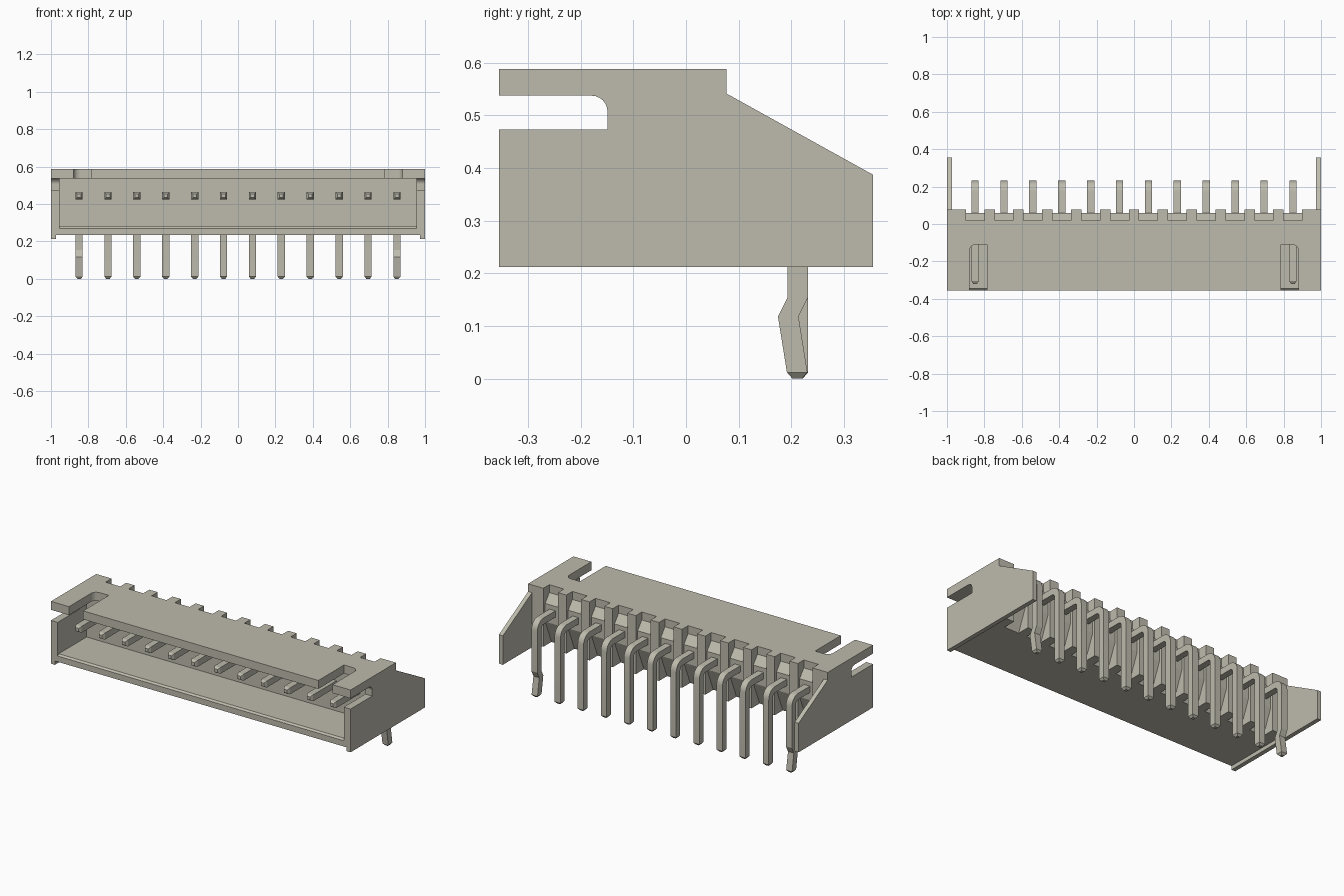
import bpy, bmesh, math

cube = bpy.data.objects.get("Cube")
if cube:
    bpy.data.objects.remove(cube, do_unlink=True)

mat = bpy.data.materials.new("warm_grey")
mat.use_nodes = True
COLOUR = (0.515, 0.497, 0.418, 1)
mat.diffuse_color = COLOUR
mat.node_tree.nodes["Principled BSDF"].inputs["Base Color"].default_value = COLOUR


def add_object(name, mesh, x=0):
    ob = bpy.data.objects.new(name, mesh)
    ob.location.x = x
    bpy.context.collection.objects.link(ob)
    return ob


def finish(name, bm):
    bmesh.ops.recalc_face_normals(bm, faces=bm.faces)
    mesh = bpy.data.meshes.new(name)
    bm.to_mesh(mesh)
    bm.free()
    mesh.materials.append(mat)
    return mesh


def prism(name, outline, lo, hi, axis):
    """Extrude an outline: YZ points along x, or XY points along z."""
    bm = bmesh.new()
    place = (lambda p, d: (d, p[0], p[1])) if axis == "x" else (lambda p, d: (p[0], p[1], d))
    a = [bm.verts.new(place(p, lo)) for p in outline]
    b = [bm.verts.new(place(p, hi)) for p in outline]
    bm.faces.new(a)
    bm.faces.new(b)
    for i in range(len(a)):
        j = (i + 1) % len(a)
        bm.faces.new((a[i], a[j], b[j], b[i]))
    return add_object(name, finish(name, bm))


def arc(cx, cy, r, start, end, n=6):
    angles = [math.radians(start + (end - start) * i / n) for i in range(n + 1)]
    return [(cx + r * math.cos(t), cy + r * math.sin(t)) for t in angles]


PINS = 12
PITCH = 0.1545
pin_x = [(i - (PINS - 1) / 2) * PITCH for i in range(PINS)]
FRONT, REAR = -0.355, 0.077
BASE, FLOOR, ROOF, TOP = 0.235, 0.27, 0.537, 0.588

# Side walls: slotted at the front, with a thin sloping wing behind
slot = ([(FRONT, 0.473), (-0.149, 0.473)]
        + arc(-0.179, ROOF - 0.03, 0.03, 0, 90) + [(FRONT, ROOF)])
wing = slot + [(FRONT, TOP), (REAR, TOP), (REAR, 0.541), (0.355, 0.387),
               (0.355, 0.212), (FRONT, 0.212)]
liner = slot + [(FRONT, TOP), (REAR, TOP), (REAR, BASE), (FRONT, BASE)]
for side, s in (("left", 1), ("right", -1)):
    prism(side + "_side_wall", wing, s * 0.974, s, "x")
    prism(side + "_wall_liner", liner, s * 0.955, s * 0.974, "x")

# Roof with an open slot near each end, rounded at its outer rear corner
half = ([(0.785, FRONT), (0.785, -0.11)] + arc(0.845, -0.145, 0.035, 90, 0)
        + [(0.88, FRONT), (0.956, FRONT), (0.956, 0.02)])
prism("roof", half + [(-x, y) for x, y in reversed(half)], ROOF, TOP, "z")

# Floor with a bevelled front lip
prism("floor", [(FRONT, BASE), (0.0, BASE), (0.0, 0.28), (-0.345, 0.28), (FRONT, FLOOR)],
      -0.956, 0.956, "x")

# Rear wall, bulging out around the pins
prism("rear_wall", [(-0.08, BASE), (0.0, BASE), (0.06, 0.38), (0.06, 0.49),
                    (0.02, 0.54), (0.02, TOP), (-0.08, TOP)], -0.956, 0.956, "x")

# Rear ribs between the pins, and wider blocks at the ends
rib = [(-0.02, BASE), (REAR, BASE), (REAR, TOP), (-0.02, TOP)]
for i in range(PINS - 1):
    mid = (pin_x[i] + pin_x[i + 1]) / 2
    prism(f"rear_rib_{i + 1}", rib, mid - 0.028, mid + 0.028, "x")
for side, s in (("left", 1), ("right", -1)):
    prism(side + "_rear_block", rib, s * 0.898, s * 0.974, "x")

# Pins: a square section swept through a right-angle bend
H = 0.0195
PIN_Y, PIN_Z, BEND = 0.2125, 0.444, 0.04


def pin_mesh(name, leg):
    # Each ring is (y, z, angle of the section's outward normal, half size)
    rings = [(-0.32, PIN_Z, 90, 0.010), (-0.305, PIN_Z, 90, H)]
    for i in range(7):
        deg = 90 - 15 * i
        t = math.radians(deg)
        rings.append((PIN_Y - BEND + BEND * math.cos(t),
                      PIN_Z - BEND + BEND * math.sin(t), deg, H))
    rings += [(y, z, 0, H) for y, z in leg]
    rings += [(leg[-1][0] if leg else PIN_Y, 0.0, 0, 0.009)]
    bm = bmesh.new()
    loops = []
    for y, z, deg, h in rings:
        ny, nz = math.cos(math.radians(deg)), math.sin(math.radians(deg))
        loops.append([bm.verts.new((a * h, y + b * h * ny, z + b * h * nz))
                      for a, b in ((-1, -1), (1, -1), (1, 1), (-1, 1))])
    for p, q in zip(loops, loops[1:]):
        for k in range(4):
            m = (k + 1) % 4
            bm.faces.new((p[k], p[m], q[m], q[k]))
    bm.faces.new(loops[0])
    bm.faces.new(loops[-1])
    return finish(name, bm)


straight = pin_mesh("straight_pin", [(PIN_Y, 0.012)])
kinked = pin_mesh("kinked_pin", [(PIN_Y, 0.155), (0.194, 0.118), (0.211, 0.012)])
for i, x in enumerate(pin_x):
    end = i in (0, PINS - 1)
    ob = add_object(f"pin_{i + 1}", kinked if end else straight, x)

# Smooth only the gentle bends
for mesh in (straight, kinked):
    ob = next(o for o in bpy.context.collection.objects if o.data == mesh)
    bpy.ops.object.select_all(action="DESELECT")
    ob.select_set(True)
    bpy.context.view_layer.objects.active = ob
    mesh.shade_smooth()
    mesh.set_sharp_from_angle(angle=math.radians(20))
